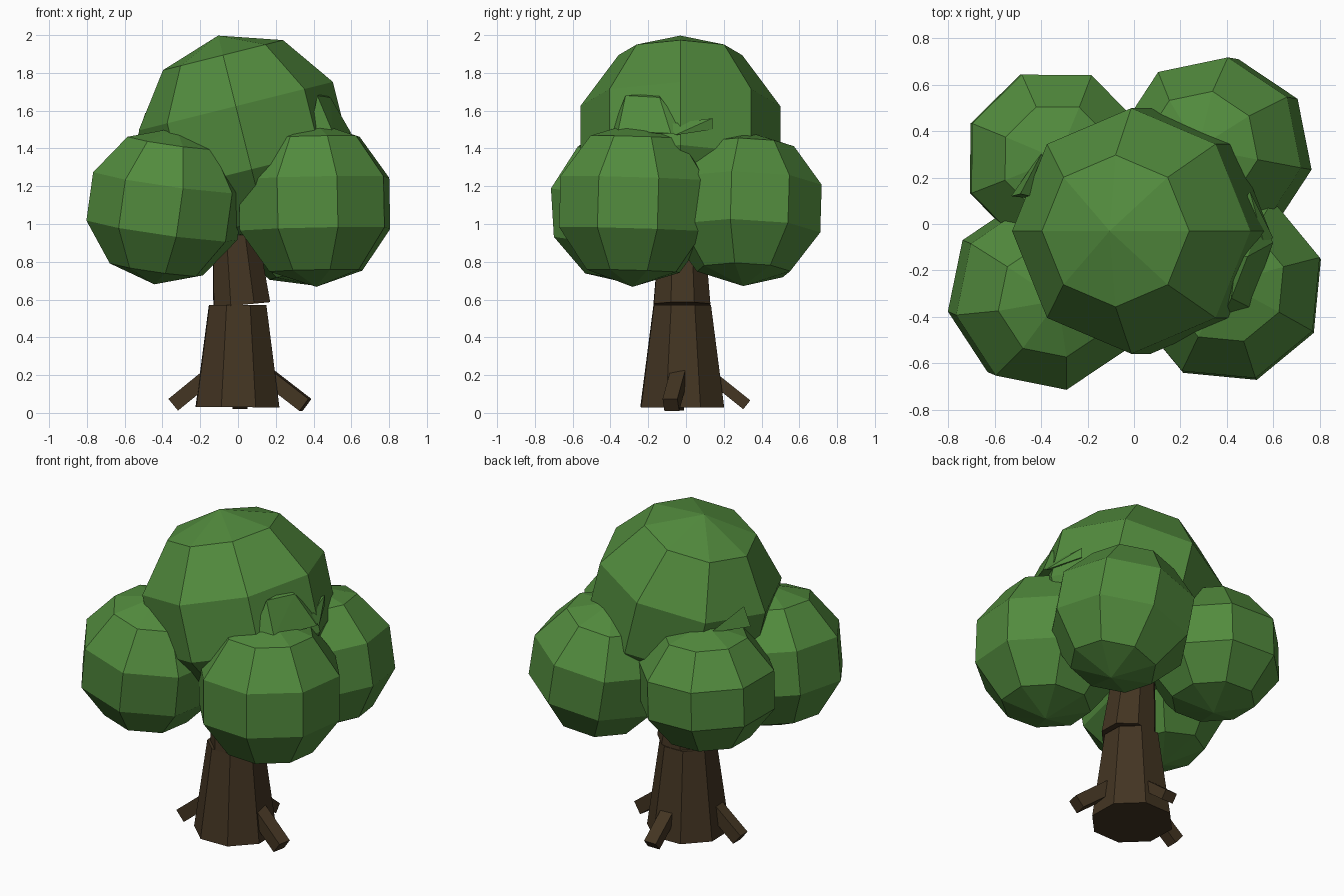
import bpy, bmesh, math
from mathutils import Vector, Matrix

if "Cube" in bpy.data.objects:
    bpy.data.objects.remove(bpy.data.objects["Cube"])


def material(name, rgb):
    m = bpy.data.materials.new(name)
    m.diffuse_color = (*rgb, 1)
    m.use_nodes = True
    m.node_tree.nodes["Principled BSDF"].inputs["Base Color"].default_value = m.diffuse_color
    return m


GREEN = material("leaf green", (0.084, 0.258, 0.047))
BROWN = material("bark brown", (0.056, 0.035, 0.016))


def finish(name, bm, mat):
    bmesh.ops.recalc_face_normals(bm, faces=bm.faces)
    me = bpy.data.meshes.new(name)
    bm.to_mesh(me)
    bm.free()
    me.materials.append(mat)
    ob = bpy.data.objects.new(name, me)
    bpy.context.collection.objects.link(ob)
    return ob


def tilt(axis):
    return Vector((0, 0, 1)).rotation_difference(Vector(axis)).to_matrix().to_4x4()


def leaf_ball(name, centre, radius, turn, axis, squash=1.0):
    bm = bmesh.new()
    bmesh.ops.create_uvsphere(bm, u_segments=8, v_segments=5, radius=radius)
    bm.transform(Matrix.Translation(centre) @ tilt(axis)
                 @ Matrix.Rotation(math.radians(turn), 4, 'Z')
                 @ Matrix.Diagonal((1, 1, squash, 1)))
    finish(name, bm, GREEN)


def trunk(name, low, high, r1, r2):
    low, high = Vector(low), Vector(high)
    bm = bmesh.new()
    bmesh.ops.create_cone(bm, cap_ends=True, segments=8, radius1=r1, radius2=r2,
                          depth=(high - low).length)
    bm.transform(Matrix.Translation((low + high) / 2) @ tilt(high - low)
                 @ Matrix.Rotation(math.radians(24), 4, 'Z'))
    finish(name, bm, BROWN)


def root(name, start, end, wide, thick, twist=0):
    start, end = Vector(start), Vector(end)
    d = (end - start).normalized()
    side = d.cross(Vector((0, 0, 1))).normalized()
    side.rotate(Matrix.Rotation(math.radians(twist), 3, d))
    up = side.cross(d)
    bm = bmesh.new()
    bmesh.ops.create_cube(bm, size=1)
    for v in bm.verts:
        v.co = ((start + end) / 2 + d * v.co.x * (end - start).length
                + side * v.co.y * wide + up * v.co.z * thick)
    finish(name, bm, BROWN)


def tuft(name, points):
    bm = bmesh.new()
    for p in points:
        bm.verts.new(p)
    bmesh.ops.convex_hull(bm, input=bm.verts)
    finish(name, bm, GREEN)


# Trunk in two tapered sections
trunk("lower_trunk", (-0.003, -0.02, 0.03), (-0.002, -0.02, 0.572), 0.238, 0.163)
trunk("upper_trunk", (0.02, -0.022, 0.572), (-0.03, -0.022, 1.1), 0.162, 0.115)

# Roots on the left, right and back
root("left_root", (-0.12, -0.045, 0.225), (-0.343, -0.045, 0.043), 0.07, 0.08)
root("right_root", (0.12, -0.03, 0.225), (0.357, -0.08, 0.042), 0.08, 0.08)
root("back_root", (0.01, 0.1, 0.22), (0.01, 0.322, 0.043), 0.08, 0.06)

# Crown: one big tilted ball above four smaller ones
leaf_ball("top_crown", (0.03, -0.03, 1.457), 0.557, 0, (-0.25, 0, 1))
leaf_ball("front_right_crown", (0.405, -0.27, 1.105), 0.438, 17, (-0.02, 0.03, 1))
leaf_ball("front_left_crown", (-0.385, -0.305, 1.095), 0.432, 11, (0.14, -0.06, 1), 0.97)
leaf_ball("back_left_crown", (-0.34, 0.28, 1.12), 0.413, 22, (0.03, 0, 1), 0.92)
leaf_ball("back_right_crown", (0.35, 0.315, 1.08), 0.428, -11, (-0.18, 0.03, 1), 0.97)

# Small leaf tufts between the balls
tuft("right_tuft", [(0.42, -0.32, 1.68), (0.44, -0.14, 1.69), (0.49, -0.14, 1.67),
                    (0.38, -0.40, 1.48), (0.50, -0.36, 1.49),
                    (0.60, -0.08, 1.48), (0.55, 0.02, 1.48)])
tuft("right_rear_tuft", [(0.50, 0.14, 1.56), (0.50, 0.14, 1.50), (0.56, -0.08, 1.53),
                         (0.40, 0.0, 1.50), (0.60, -0.06, 1.47)])
tuft("left_tuft", [(-0.49, 0.13, 1.59), (-0.39, 0.32, 1.47), (-0.53, 0.12, 1.47),
                   (-0.36, 0.10, 1.45)])
